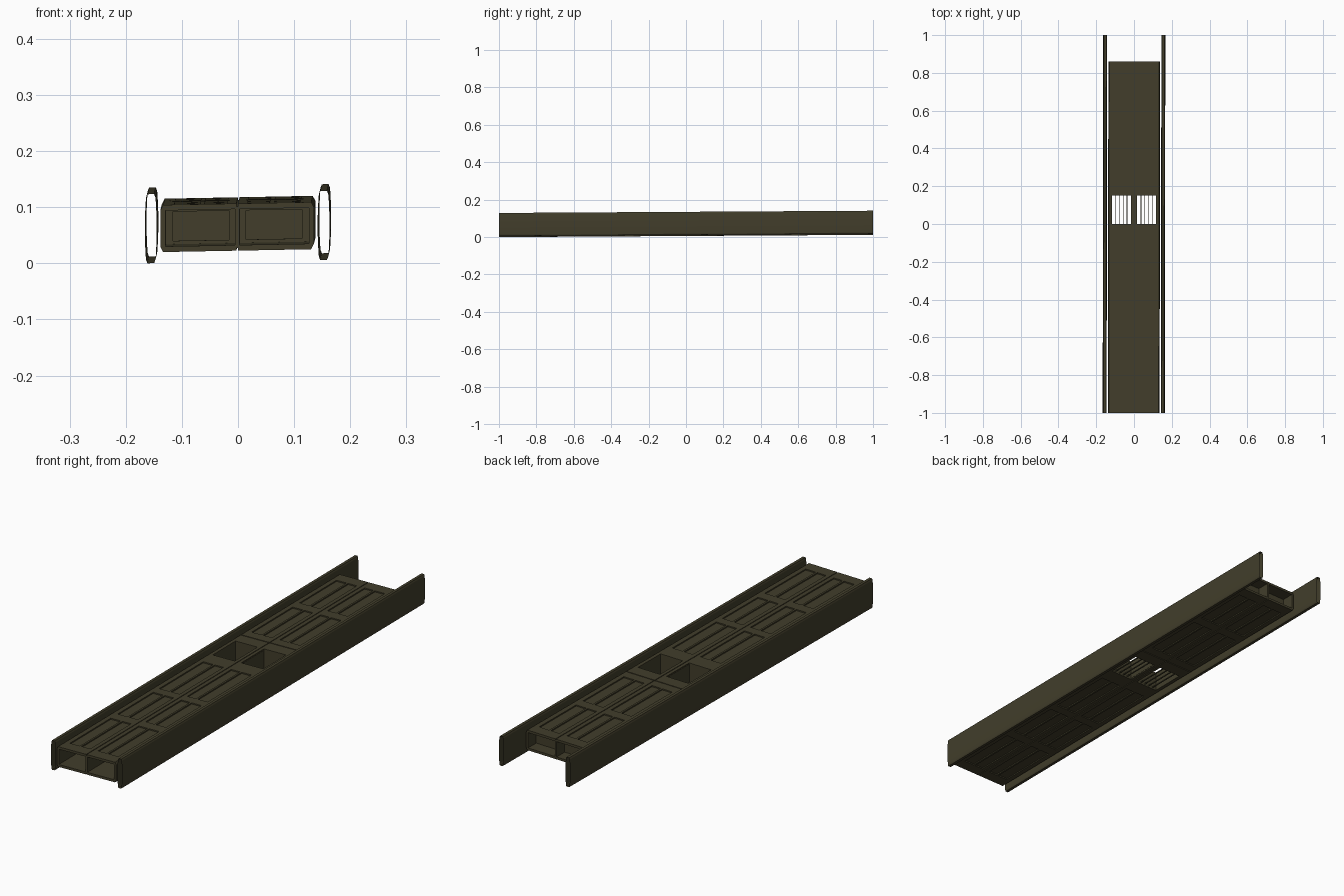
import bpy, bmesh

if "Cube" in bpy.data.objects:
    bpy.data.objects.remove(bpy.data.objects["Cube"])

mat = bpy.data.materials.new("dark olive metal")
mat.diffuse_color = (0.054, 0.048, 0.024, 1)
mat.use_nodes = True
mat.node_tree.nodes["Principled BSDF"].inputs["Base Color"].default_value = mat.diffuse_color
ZC = 0.0705


def skew(x, y, z):
    # the whole assembly is slightly pitched, rolled and turned
    return (x + 0.0015 * y, y, ZC + z + 0.006 * y + 0.019 * x)


def finish(name, bm):
    for v in bm.verts:
        v.co = skew(*v.co)
    me = bpy.data.meshes.new(name)
    bm.to_mesh(me)
    bm.free()
    me.materials.append(mat)
    ob = bpy.data.objects.new(name, me)
    bpy.context.collection.objects.link(ob)
    return ob


def box(bm, x0, x1, y0, y1, z0, z1):
    vs = bmesh.ops.create_cube(bm, size=1)["verts"]
    for v in vs:
        v.co = ((x0 + x1) / 2 + v.co.x * (x1 - x0),
                (y0 + y1) / 2 + v.co.y * (y1 - y0),
                (z0 + z1) / 2 + v.co.z * (z1 - z0))


# side rails: thin open-ended tubes with a bevelled oval section
quarter = [(0.0105, 0.016), (0.0095, 0.040), (0.0085, 0.055), (0.006, 0.0615)]
profile = (quarter + [(-x, z) for x, z in reversed(quarter)]
           + [(-x, -z) for x, z in quarter] + [(x, -z) for x, z in reversed(quarter)])
for side, label in ((-1, "left_rail"), (1, "right_rail")):
    bm = bmesh.new()
    rings = [[bm.verts.new((side * 0.154 + x, y, z)) for x, z in profile] for y in (-1, 1)]
    n = len(profile)
    for i in range(n):
        j = (i + 1) % n
        bm.faces.new((rings[0][j], rings[0][i], rings[1][i], rings[1][j]))
    bmesh.ops.recalc_face_normals(bm, faces=bm.faces)
    finish(label, bm)

H = 0.042            # half height of the deck
SKIN = 0.005         # skin thickness, and depth of pressed panels
Y0, Y1 = -1.0, 0.86
WIN = (0.0, 0.15)
BLOCKS = [(-0.95, -0.68), (-0.635, -0.40), (-0.36, -0.07), (0.25, 0.52), (0.565, 0.81)]
RIBS = [(0.0015, 0.018), (0.058, 0.066), (0.112, 0.132)]

# deck skins, top and bottom, with ribs and bands standing around sunk panels
for s, label in ((1, "deck_top"), (-1, "deck_bottom")):
    bm = bmesh.new()

    def slab(x0, x1, y0, y1, d0, d1):
        a, b = s * (H - d0), s * (H - d1)
        box(bm, x0, x1, y0, y1, min(a, b), max(a, b))

    for m in (-1, 1):
        def strip(x0, x1, y0, y1, d0, d1):
            slab(min(m * x0, m * x1), max(m * x0, m * x1), y0, y1, d0, d1)

        # sunk skin around the square openings
        for a, b in ((Y0, WIN[0]), (WIN[1], Y1)):
            strip(0.0015, 0.132, a, b, SKIN, 2 * SKIN)
        for x0, x1 in ((0.0015, 0.015), (0.117, 0.132)):
            strip(x0, x1, *WIN, 0, 2 * SKIN)
        # lengthwise ribs
        for a, b in BLOCKS:
            for x0, x1 in RIBS:
                strip(x0, x1, a, b, 0, SKIN)
        # cross bands, broken by the opening and by narrow seams
        edges = [Y0] + [v for blk in BLOCKS for v in blk] + [Y1]
        for a, b in zip(edges[::2], edges[1::2]):
            if a < WIN[0] < b:
                spans = [(a, WIN[0]), (WIN[1], 0.205), (0.209, b)]
            else:
                spans = [(a, b)]
            for p, q in spans:
                strip(0.0015, 0.132, p, q, 0, SKIN)
    finish(label, bm)

# deck walls: bevelled outer sides, centre web and bulkheads
bm = bmesh.new()
for m in (-1, 1):
    side = [(0.132, -H), (0.137, -H + 0.010), (0.137, H - 0.010), (0.132, H)]
    inner = [(0.128, H), (0.128, -H)]
    loop = [(m * x, z) for x, z in side + inner]
    a = [bm.verts.new((x, Y0, z)) for x, z in loop]
    b = [bm.verts.new((x, Y1, z)) for x, z in loop]
    for i in range(len(loop)):
        j = (i + 1) % len(loop)
        bm.faces.new((a[i], a[j], b[j], b[i]))
    bm.faces.new(a)
    bm.faces.new(b)
bmesh.ops.recalc_face_normals(bm, faces=bm.faces)
finish("deck_sides", bm)

bm = bmesh.new()
box(bm, -0.004, 0.004, Y0, Y1, -H + SKIN, H - SKIN)
for m in (-1, 1):
    for y in (-0.006, WIN[1], 0.80):
        x0, x1 = sorted((m * 0.004, m * 0.128))
        box(bm, x0, x1, y, y + 0.006, -H + SKIN, H - SKIN)
    for x in (0.013, 0.117):
        x0, x1 = sorted((m * x, m * (x + 0.003)))
        box(bm, x0, x1, *WIN, -H + SKIN, H - SKIN)
finish("inner_bulkheads", bm)

# frames set inside each open front bay
bm = bmesh.new()
for m in (-1, 1):
    for xa, xb, z0, z1 in ((0.004, 0.015, -0.037, 0.037), (0.115, 0.128, -0.037, 0.037),
                           (0.015, 0.115, -0.037, -0.026), (0.015, 0.115, 0.026, 0.037)):
        x0, x1 = sorted((m * xa, m * xb))
        box(bm, x0, x1, -0.40, -0.39, z0, z1)
finish("bay_frames", bm)

# thin bars crossing the two openings
bm = bmesh.new()
for m in (-1, 1):
    for x in (0.037, 0.057, 0.078, 0.099):
        box(bm, m * x - 0.002, m * x + 0.002, *WIN, -0.037, -0.033)
finish("opening_bars", bm)
